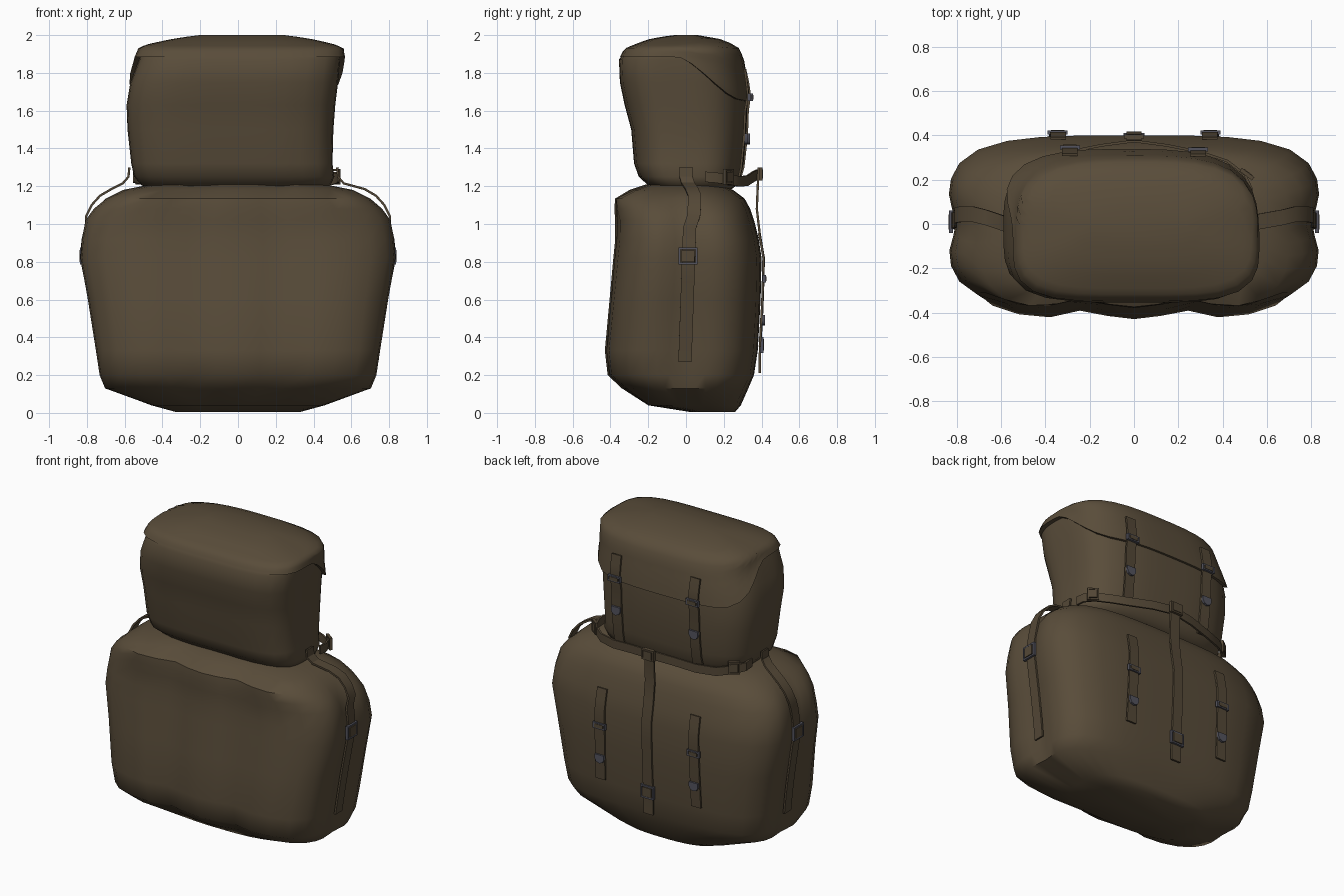
import bpy, bmesh, math
from mathutils import Vector
from mathutils.bvhtree import BVHTree

if "Cube" in bpy.data.objects:
    bpy.data.objects.remove(bpy.data.objects["Cube"])

N = 40


def material(name, rgb):
    m = bpy.data.materials.new(name)
    m.diffuse_color = (*rgb, 1)
    m.use_nodes = True
    m.node_tree.nodes["Principled BSDF"].inputs["Base Color"].default_value = m.diffuse_color
    return m


CANVAS = material("brown canvas", (0.100, 0.073, 0.042))
WEBBING = material("dark webbing", (0.088, 0.064, 0.037))
METAL = material("grey metal", (0.088, 0.088, 0.112))


def finish(bm, name, mat, angle=50):
    bmesh.ops.recalc_face_normals(bm, faces=bm.faces)
    tree = BVHTree.FromBMesh(bm)
    me = bpy.data.meshes.new(name)
    bm.to_mesh(me)
    bm.free()
    ob = bpy.data.objects.new(name, me)
    bpy.context.collection.objects.link(ob)
    me.materials.append(mat)
    bpy.ops.object.select_all(action='DESELECT')
    ob.select_set(True)
    bpy.context.view_layer.objects.active = ob
    bpy.ops.object.shade_smooth_by_angle(angle=math.radians(angle))
    return tree


def section(spec, z):
    """Interpolate (x0, x1, y0, y1, squareness) at height z."""
    z = min(max(z, spec[0][0]), spec[-1][0])
    for a, b in zip(spec, spec[1:]):
        if z <= b[0]:
            t = (z - a[0]) / (b[0] - a[0])
            return [p + (q - p) * t for p, q in zip(a[1:], b[1:])]


def point(spec, z, i, scale=1.0, front=1.0):
    x0, x1, y0, y1, n = section(spec, z)
    a = 2 * math.pi * i / N
    c, s = math.cos(a), math.sin(a)
    if s < 0:
        n *= front
    r = scale / (abs(c) ** n + abs(s) ** n) ** (1 / n)
    return Vector(((x0 + x1) / 2 + (x1 - x0) / 2 * r * c,
                   (y0 + y1) / 2 + (y1 - y0) / 2 * r * s, z))


def loft(rings, name, mat, caps=(True, True)):
    bm = bmesh.new()
    vs = [[bm.verts.new(p) for p in r] for r in rings]
    for a, b in zip(vs, vs[1:]):
        for i in range(N):
            j = (i + 1) % N
            bm.faces.new((a[i], a[j], b[j], b[i]))
    if caps[0]:
        bm.faces.new(vs[0][::-1])
    if caps[1]:
        bm.faces.new(vs[-1])
    return finish(bm, name, mat)


# Large lower bag: z, x0, x1, y0, y1, squareness
LOWER = [(0.005, -.33, .33, 0.02, 0.26, 2.5), (0.04, -.46, .46, -.20, .29, 3),
         (0.13, -.71, .71, -.34, .33, 3.5), (0.20, -.735, .735, -.415, .36, 4.2),
         (0.33, -.755, .755, -.43, .38, 4.2), (0.60, -.80, .80, -.405, .395, 4),
         (0.82, -.842, .842, -.385, .40, 3.9), (0.92, -.835, .835, -.375, .385, 3.8),
         (1.02, -.815, .815, -.375, .36, 3.6), (1.08, -.77, .77, -.38, .34, 3.6),
         (1.135, -.70, .70, -.375, .31, 3.6), (1.18, -.61, .61, -.30, .25, 3.2),
         (1.21, -.46, .46, -.21, .19, 3)]


def dented(p):
    """Side grooves under the straps and a lumpy front."""
    p = p.copy()
    if p.z < 1.1:
        p.x *= 1 - .045 * min(1, p.z / .3) * math.exp(-(p.y / .085) ** 2)
    if p.y < -.2:
        p.y += .04 * math.exp(-((abs(p.x) - .22) / .1) ** 2)
        p.y -= .03 * math.exp(-((abs(p.x) - .55) / .12) ** 2 - ((p.z - 1.13) / .05) ** 2)
    return p


lower = loft([[dented(point(LOWER, s[0], i)) for i in range(N)] for s in LOWER],
             "lower_bag", CANVAS)

# Smaller upper bag, squarer at its front corners
UPPER = [(1.17, -.44, .42, -.12, .22, 2.8), (1.205, -.51, .49, -.20, .27, 3),
         (1.25, -.55, .51, -.25, .29, 3.1), (1.32, -.565, .50, -.275, .305, 3.1),
         (1.50, -.585, .505, -.29, .32, 3.1), (1.63, -.59, .515, -.325, .325, 3.1),
         (1.75, -.57, .53, -.35, .32, 3.1), (1.87, -.525, .54, -.355, .30, 3.1),
         (1.925, -.52, .55, -.325, .275, 3), (1.945, -.48, .51, -.275, .245, 2.8),
         (1.97, -.36, .40, -.205, .19, 2.6), (1.985, -.27, .31, -.13, .13, 2.5),
         (1.994, -.2, .24, -.06, .06, 2.5)]
FRONT = 1.4
rings = [[point(UPPER, s[0], i, 1, FRONT) for i in range(N)] for s in UPPER[:8]]
loft(rings + [[point(UPPER, z, i, k, FRONT) for i in range(N)]
              for z, k in ((1.9, .985), (1.925, .955))], "upper_bag", CANVAS)


# Lid flap, its hem low at the back and high at the front, flared at the ends
def hem(i):
    y = point(UPPER, 1.8, i).y
    t = min(max((y + .05) / .33, 0), 1)
    return 1.885 - .23 * t * t * (3 - 2 * t)


rings = []
for k, scale in [(0, .96), (0, 1.045), (.12, 1.035), (.25, 1.025), (.4, 1.02), (.5, 1.02),
                 (.6, 1.02), (.7, 1.02), (.8, 1.02), (.88, 1.02), (.94, 1.02), (1, 1.02)]:
    ring = []
    for i in range(N):
        h = hem(i)
        w = min(1, max(0, (point(UPPER, 1.8, i, 1, FRONT).y + .36) / .15))
        f = scale if scale < 1 else 1.006 + (scale - 1.006) * w
        p = point(UPPER, h + (1.994 - h) * k, i, f, FRONT)
        p.z += .006 * min(1, k * 1.2)
        ring.append(p)
    rings.append(ring)
upper = loft(rings, "lid_flap", CANVAS, (False, True))


# Webbing strap: box section swept along points, width along side
def strap(name, pts, side, width=.07, thick=.012):
    pts = [Vector(p) for p in pts]
    side = Vector(side)
    bm = bmesh.new()
    prev = None
    for k, p in enumerate(pts):
        tan = pts[min(k + 1, len(pts) - 1)] - pts[max(k - 1, 0)]
        out = tan.cross(side).normalized()
        cur = [bm.verts.new(p + side * width / 2 * a + out * thick / 2 * b)
               for a, b in ((-1, -1), (1, -1), (1, 1), (-1, 1))]
        if prev:
            for i in range(4):
                j = (i + 1) % 4
                bm.faces.new((prev[i], prev[j], cur[j], cur[i]))
        else:
            bm.faces.new(cur)
        prev = cur
    bm.faces.new(prev[::-1])
    finish(bm, name, WEBBING, 30)


def box(bm, o, axes, centre, size):
    res = bmesh.ops.create_cube(bm, size=1)
    for v in res["verts"]:
        v.co = o + sum((axes[i] * (centre[i] + v.co[i] * size[i]) for i in range(3)), Vector())


def frame(side, out):
    side, out = Vector(side), Vector(out)
    return side, out.cross(side).normalized(), out


# Buckle: rectangular frame with a webbing keeper inside
def buckle(name, o, side, out, w=.09, h=.08, mat=METAL):
    o, axes = Vector(o), frame(side, out)
    bm = bmesh.new()
    for s in (-1, 1):
        box(bm, o, axes, (s * w / 2, 0, 0), (.01, h, .018))
        box(bm, o, axes, (0, s * h / 2, 0), (w + .01, .01, .018))
    finish(bm, name, mat, 30)
    bm = bmesh.new()
    box(bm, o, axes, (0, 0, .003), (w * .75, h * .8, .018))
    finish(bm, name + "_keeper", WEBBING, 30)


# Rounded metal strap end
def strap_tip(name, o, side, out):
    o, (s, u, n) = Vector(o), frame(side, out)
    bm = bmesh.new()
    outline = [(.033, .018), (.033, -.01), (.022, -.03), (0, -.038),
               (-.022, -.03), (-.033, -.01), (-.033, .018)]
    lo = [bm.verts.new(o + s * a + u * b) for a, b in outline]
    hi = [bm.verts.new(v.co + n * .015) for v in lo]
    bm.faces.new(lo)
    bm.faces.new(hi[::-1])
    for i in range(7):
        j = (i + 1) % 7
        bm.faces.new((lo[i], lo[j], hi[j], hi[i]))
    finish(bm, name, METAL, 30)


body = BVHTree.FromPolygons(
    [point(UPPER, s[0], i) for s in UPPER for i in range(N)],
    [(r * N + i, r * N + (i + 1) % N, (r + 1) * N + (i + 1) % N, (r + 1) * N + i)
     for r in range(len(UPPER) - 1) for i in range(N)])


def back_y(x, z):
    hits = [t.ray_cast(Vector((x, 2, z)), Vector((0, -1, 0)))[0] for t in (lower, upper, body)]
    return max([h.y for h in hits if h], default=.3)


X, BACK = Vector((-1, 0, 0)), Vector((0, 1, 0))

for sgn, tag in ((-1, "left"), (1, "right")):
    # Closure straps at the back of the lower bag
    x = .345 * sgn
    strap(f"{tag}_lower_strap", [(x + .015 * sgn * (.7 - z), back_y(x, z) + .014, z) for z in
          (.95, .88, .82, .74, .66, .58, .5, .42, .35)], X)
    buckle(f"{tag}_lower_buckle", (x, back_y(x, .71) + .02, .71), X, BACK, .08, .03)
    strap_tip(f"{tag}_lower_tip", (x, back_y(x, .5) + .018, .5), X, BACK)

    # Closure straps over the lid flap
    x = .29 * sgn
    strap(f"{tag}_lid_strap", [(x, back_y(x, z) + .013, z) for z in
          (1.82, 1.75, 1.68, 1.6, 1.5, 1.4, 1.3, 1.24)], X)
    buckle(f"{tag}_lid_buckle", (x, back_y(x, 1.67) + .02, 1.67), X, BACK, .08, .03)
    strap_tip(f"{tag}_lid_tip", (x, back_y(x, 1.46) + .018, 1.46), X, BACK)

    # Side straps joining the two bags
    def side_x(z):
        return lower.ray_cast(Vector((2 * sgn, .01, z)), Vector((-sgn, 0, 0)))[0].x * sgn

    e = .575 if sgn < 0 else .525
    path = [(e, 0, 1.30), (e + .005, 0, 1.25), (e + .035, .01, 1.215), (.67, .03, 1.185),
            (.73, .045, 1.15), (.775, .045, 1.10), (.805, .04, 1.04)]
    path += [(side_x(z) + .016, .02 - .035 * (1 - z), z)
             for z in (.98, .9, .82, .7, .55, .4, .27)]
    strap(f"{tag}_side_strap", [(p[0] * sgn, p[1], p[2]) for p in path], (0, 1, 0))
    buckle(f"{tag}_side_buckle", ((side_x(.83) + .022) * sgn, .01, .83),
           (0, 1, 0), (sgn, 0, 0))
    # Belt adjusters
    d = Vector((.6 * sgn, .8, 0))
    buckle(f"{tag}_belt_buckle", (.51 * sgn, .225, 1.25), (0, 0, 1), d, .07, .06, WEBBING)

# Belt round the base of the upper bag
half = [(.53, .1, 1.25), (.53, .16, 1.245), (.50, .225, 1.235), (.42, .285, 1.225),
        (.30, .325, 1.23), (.15, .355, 1.25)]
strap("upper_belt", [(-x - .02 * (y < .2), y, z) for x, y, z in half] + [(0, .375, 1.26)]
      + half[::-1], (0, 0, 1), .055)

# Long centre strap hanging from the belt down the lower bag
strap("centre_strap", [(0, .385, 1.30), (0, .38, 1.2), (0, .375, 1.08)]
      + [(0, max(back_y(0, z) + .012, .39), z) for z in
         (.95, .82, .7, .55, .4, .3, .21)], X)
buckle("centre_buckle", (0, max(back_y(0, .36), .38) + .02, .36), X, BACK, .085, .075)
buckle("centre_belt_loop", (0, .395, 1.265), X, BACK, .08, .06, WEBBING)
